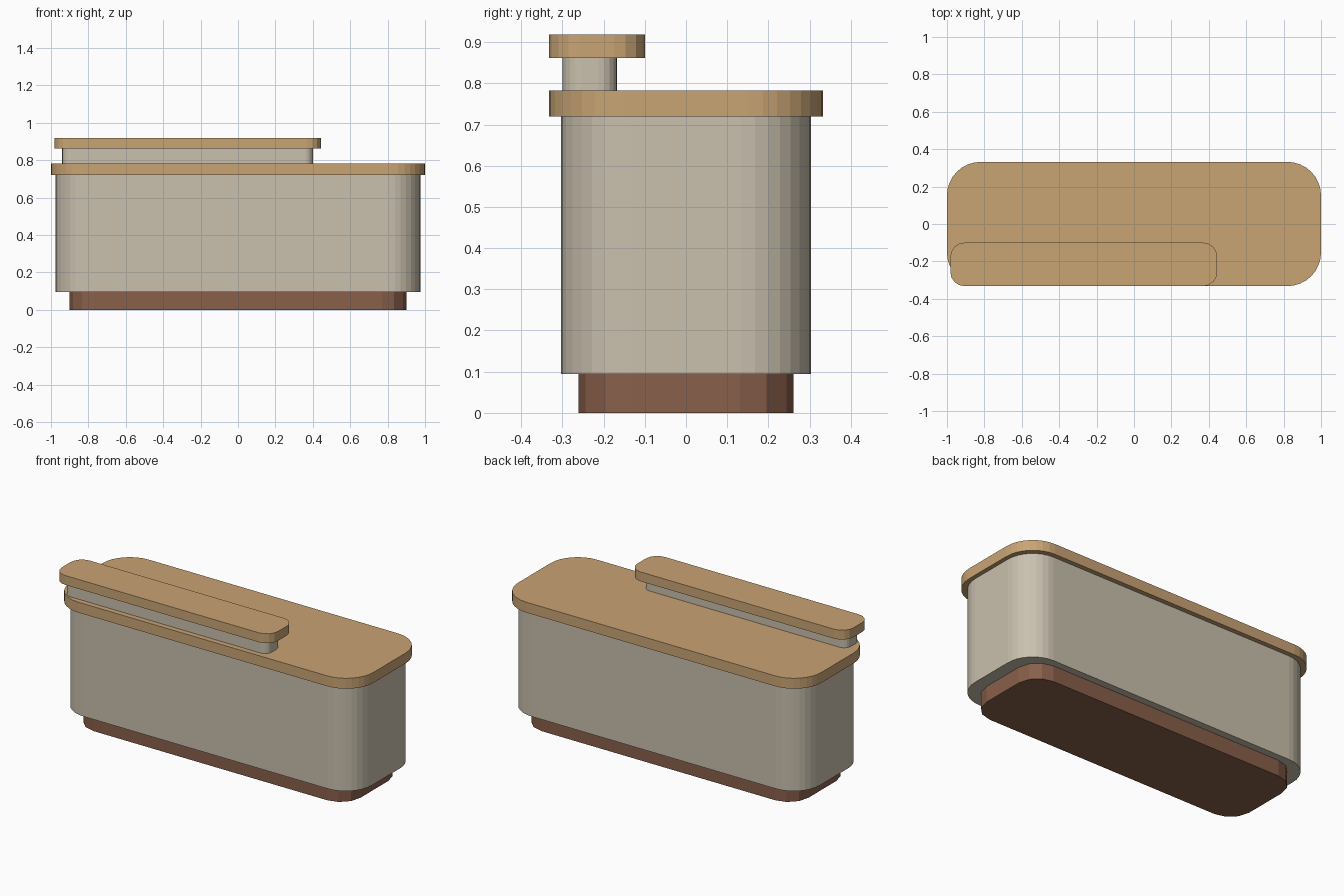
import bpy, bmesh
from math import cos, sin, pi

cube = bpy.data.objects.get("Cube")
if cube:
    bpy.data.objects.remove(cube, do_unlink=True)


def material(name, colour):
    mat = bpy.data.materials.new(name)
    mat.use_nodes = True
    mat.diffuse_color = (*colour, 1)
    mat.node_tree.nodes["Principled BSDF"].inputs["Base Color"].default_value = (*colour, 1)
    return mat


def rounded_slab(name, mat, x, y, z, radius, segments):
    """Extrude a rounded rectangle; x, y and z are (low, high) limits."""
    corners = [(x[1] - radius, y[1] - radius), (x[0] + radius, y[1] - radius),
               (x[0] + radius, y[0] + radius), (x[1] - radius, y[0] + radius)]
    bm = bmesh.new()
    outline = []
    for quarter, (cx, cy) in enumerate(corners):
        for i in range(segments + 1):
            a = pi / 2 * (quarter + i / segments)
            outline.append(bm.verts.new((cx + radius * cos(a), cy + radius * sin(a), z[0])))
    base = bm.faces.new(outline)
    top = bmesh.ops.extrude_face_region(bm, geom=[base], use_keep_orig=True)
    moved = [v for v in top["geom"] if isinstance(v, bmesh.types.BMVert)]
    bmesh.ops.translate(bm, vec=(0, 0, z[1] - z[0]), verts=moved)
    bmesh.ops.recalc_face_normals(bm, faces=bm.faces)
    mesh = bpy.data.meshes.new(name)
    bm.to_mesh(mesh)
    bm.free()
    mesh.materials.append(mat)
    obj = bpy.data.objects.new(name, mesh)
    bpy.context.collection.objects.link(obj)
    return obj


wood = material("light wood", (0.584, 0.371, 0.175))
panel = material("warm grey panel", (0.587, 0.527, 0.423))
brown = material("dark brown", (0.246, 0.115, 0.07))

# Counter: recessed plinth, body and worktop
rounded_slab("plinth", brown, (-0.9, 0.9), (-0.261, 0.261), (0, 0.094), 0.13, 3)
rounded_slab("counter_body", panel, (-0.975, 0.975), (-0.304, 0.304), (0.094, 0.72), 0.17, 8)
rounded_slab("worktop", wood, (-1, 1), (-0.332, 0.332), (0.72, 0.782), 0.18, 8)

# Raised front ledge on its low riser
rounded_slab("ledge_riser", panel, (-0.94, 0.402), (-0.3, -0.167), (0.782, 0.862), 0.045, 5)
rounded_slab("ledge_top", wood, (-0.982, 0.445), (-0.332, -0.1), (0.862, 0.918), 0.075, 4)
